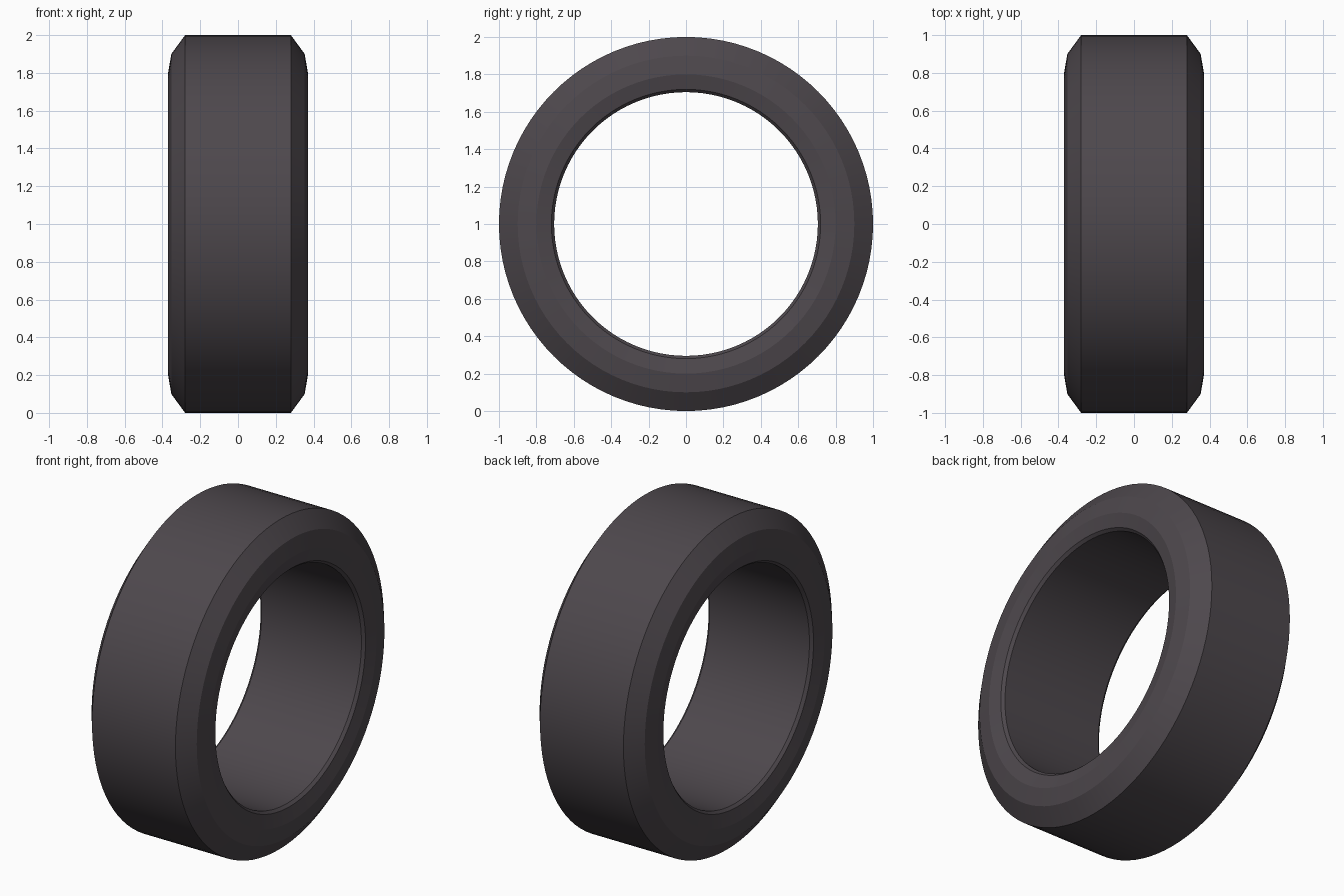
import bpy, bmesh, math

if "Cube" in bpy.data.objects:
    bpy.data.objects.remove(bpy.data.objects["Cube"])

# Dark rubber colour
rubber = bpy.data.materials.new("dark rubber")
rubber.diffuse_color = (0.075, 0.064, 0.073, 1)
rubber.use_nodes = True
rubber.node_tree.nodes["Principled BSDF"].inputs["Base Color"].default_value = rubber.diffuse_color

# Half cross-section (x, radius), from tread edge to inner bore, then mirrored
half = [(0.28, 1.0), (0.353, 0.90), (0.37, 0.80), (0.352, 0.72), (0.335, 0.705)]
profile = half + [(-x, r) for x, r in reversed(half)]
SEG = 96

# Revolve the closed section around the x axis
bm = bmesh.new()
rings = []
for i in range(SEG):
    a = 2 * math.pi * i / SEG
    rings.append([bm.verts.new((x, r * math.sin(a), 1 + r * math.cos(a))) for x, r in profile])
n = len(profile)
for i in range(SEG):
    p, q = rings[i], rings[(i + 1) % SEG]
    for j in range(n):
        k = (j + 1) % n
        bm.faces.new((p[j], p[k], q[k], q[j]))
bmesh.ops.recalc_face_normals(bm, faces=bm.faces)

mesh = bpy.data.meshes.new("tyre")
bm.to_mesh(mesh)
bm.free()
mesh.materials.append(rubber)
tyre = bpy.data.objects.new("tyre", mesh)
bpy.context.collection.objects.link(tyre)

# Smooth around the ring, crisp between the bands
bpy.context.view_layer.objects.active = tyre
tyre.select_set(True)
bpy.ops.object.shade_smooth_by_angle(angle=math.radians(15))
